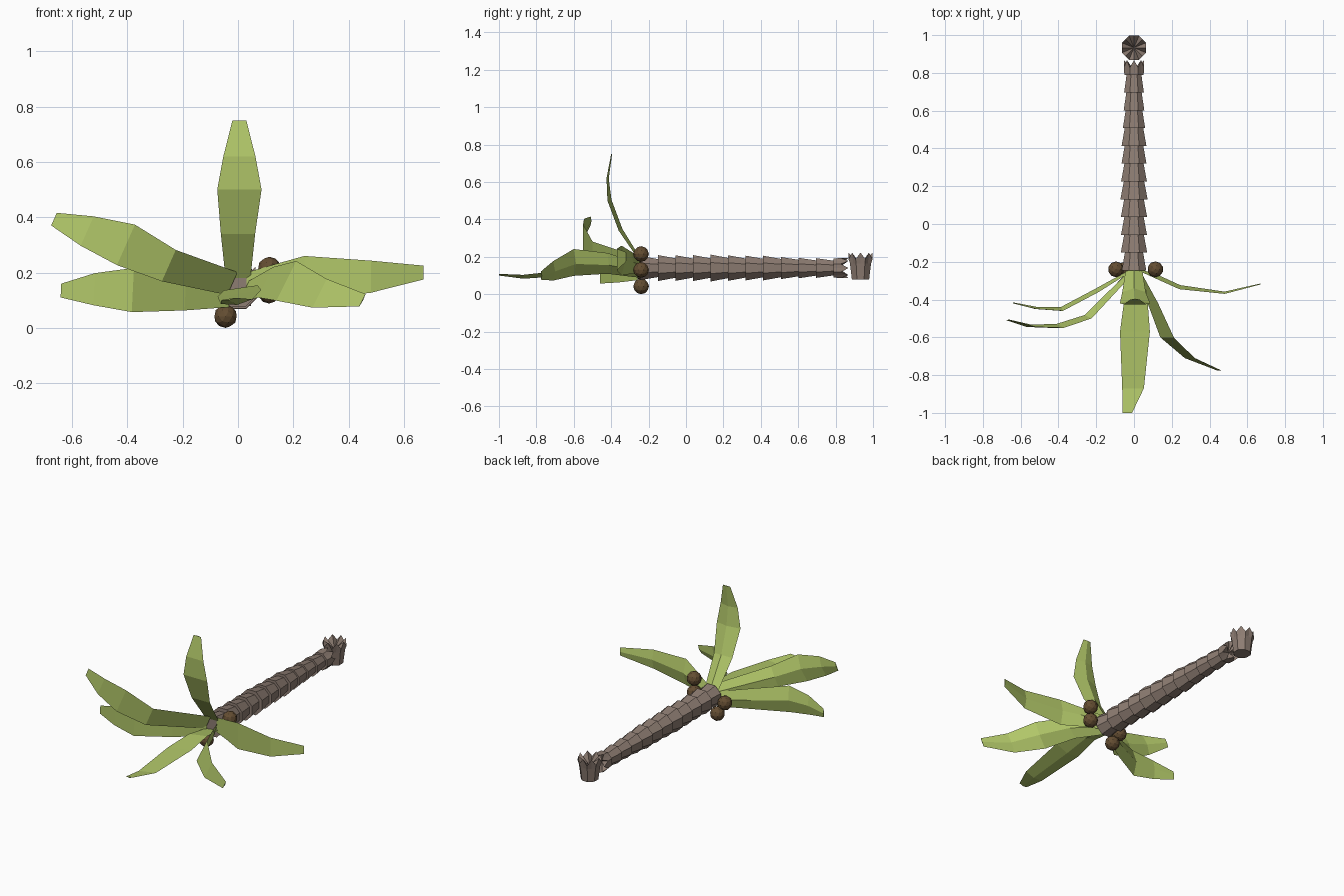
import bpy, bmesh, math
from mathutils import Vector

cube = bpy.data.objects.get("Cube")
if cube:
    bpy.data.objects.remove(cube)


def material(name, rgb):
    m = bpy.data.materials.new(name)
    m.use_nodes = True
    m.diffuse_color = (*rgb, 1)
    m.node_tree.nodes["Principled BSDF"].inputs["Base Color"].default_value = (*rgb, 1)
    return m


BARK = material("grey brown bark", (0.27, 0.205, 0.17))
LEAF = material("leaf green", (0.44, 0.57, 0.14))
NUT = material("dark brown husk", (0.127, 0.075, 0.032))


def finish(name, bm, mat):
    bmesh.ops.recalc_face_normals(bm, faces=bm.faces)
    mesh = bpy.data.meshes.new(name)
    bm.to_mesh(mesh)
    bm.free()
    mesh.materials.append(mat)
    ob = bpy.data.objects.new(name, mesh)
    bpy.context.collection.objects.link(ob)
    return ob


def loft(bm, rings, apex=None):
    """Skin a list of rings; the end is capped flat or sunk to an apex point."""
    vs = [[bm.verts.new(p) for p in r] for r in rings]
    n = len(vs[0])
    for a, b in zip(vs, vs[1:]):
        for i in range(n):
            j = (i + 1) % n
            bm.faces.new((a[i], a[j], b[j], b[i]))
    bm.faces.new(vs[0])
    if apex is None:
        bm.faces.new(vs[-1])
    else:
        tip = bm.verts.new(apex)
        for i in range(n):
            bm.faces.new((vs[-1][i], vs[-1][(i + 1) % n], tip))


def octagon(radius, height, teeth=0.0):
    """Octagon with side midpoints; teeth lowers the corners to leave spikes."""
    pts = []
    for i in range(16):
        a = math.tau * i / 16
        r = radius if i % 2 else radius * math.cos(math.pi / 8)
        pts.append(Vector((r * math.cos(a), r * math.sin(a), height - teeth * (i % 2))))
    return pts


def lay(points, z=0.14):
    """Turn upright points so that their height runs along +y."""
    return [Vector((p.x, p.z, z + p.y)) for p in points]


# Fallen trunk: overlapping flared bark rings, broken at the far end
STEP = 0.094
bm = bmesh.new()
for k in range(12):
    y = -0.245 + k * STEP
    wide = 0.066 + 0.014 * math.sin(math.pi * min(1, (k + 1) / 11)) - 0.0012 * k
    if k % 3 == 1:
        wide += 0.003
    if k < 11:
        loft(bm, [lay(octagon(wide, y)), lay(octagon(wide * 0.72, y + STEP + 0.01))])
    else:
        loft(bm, [lay(octagon(0.055, y)), lay(octagon(0.058, 0.868, 0.04))],
             Vector((0, 0.815, 0.14)))
finish("trunk", bm, BARK)

# Upright broken stump
bm = bmesh.new()
shift = Vector((0, 0.933, 0))
rings = [octagon(0.05, 0.08), octagon(0.061, 0.165), octagon(0.069, 0.222, 0.035)]
loft(bm, [[p + shift for p in r] for r in rings], shift + Vector((0, 0, 0.16)))
finish("stump", bm, BARK)

# Leaves: flat inner side, ridged outer side; path, width direction
HALF = (0.045, 0.062, 0.08, 0.058, 0.025)
RIDGE = (0.012, 0.022, 0.022, 0.012, 0.005)
LEAVES = {
    "top_leaf": ([(0, -.25, .18), (0, -.36, .34), (.005, -.42, .5),
                  (.005, -.425, .62), (.005, -.4, .75)], (1, 0, 0)),
    "upper_right_leaf": ([(-.02, -.26, .16), (-.25, -.5, .225), (-.405, -.55, .3),
                          (-.545, -.545, .35), (-.665, -.51, .393)], (.4, 0, .9)),
    "lower_right_leaf": ([(-.03, -.26, .12), (-.19, -.36, .125), (-.38, -.46, .137),
                          (-.52, -.45, .14), (-.64, -.42, .135)], (.05, 0, 1)),
    "left_leaf": ([(.03, -.25, .155), (.14, -.3, .17), (.24, -.345, .18),
                   (.48, -.37, .185), (.67, -.32, .2)], (0, 0, 1)),
    "lower_left_leaf": ([(.02, -.26, .13), (.1, -.42, .165), (.175, -.6, .17),
                         (.295, -.71, .125), (.45, -.775, .1)], (.45, 0, .9)),
    "front_leaf": ([(0, -.25, .12), (.01, -.4, .145), (.005, -.57, .125),
                    (-.005, -.87, .095), (-.035, -1, .105)], (1, 0, .15)),
}
for name, (path, direction) in LEAVES.items():
    path = [Vector(p) for p in path]
    w = Vector(direction).normalized()
    sections = []
    for i, p in enumerate(path):
        along = path[min(i + 1, 4)] - path[max(i - 1, 0)]
        out = along.cross(w).normalized()
        # the ridge lies on the side away from the crown's axis
        if out.dot(Vector((path[2].x, 0.3, path[2].z - 0.14))) < 0 and name != "front_leaf":
            out = -out
        if name == "front_leaf" and out.z > 0:
            out = -out
        sections.append([p - w * HALF[i], p + w * HALF[i], p + out * RIDGE[i]])
    bm = bmesh.new()
    loft(bm, sections)
    finish(name, bm, LEAF)

# Nuts clustered under the crown
for i, (x, z) in enumerate([(.113, .215), (.113, .13), (-.045, .042), (-.095, .12)]):
    bm = bmesh.new()
    bmesh.ops.create_icosphere(bm, subdivisions=2, radius=0.042)
    bmesh.ops.translate(bm, vec=(x, -0.24, z), verts=bm.verts)
    finish(f"nut_{i + 1}", bm, NUT)
